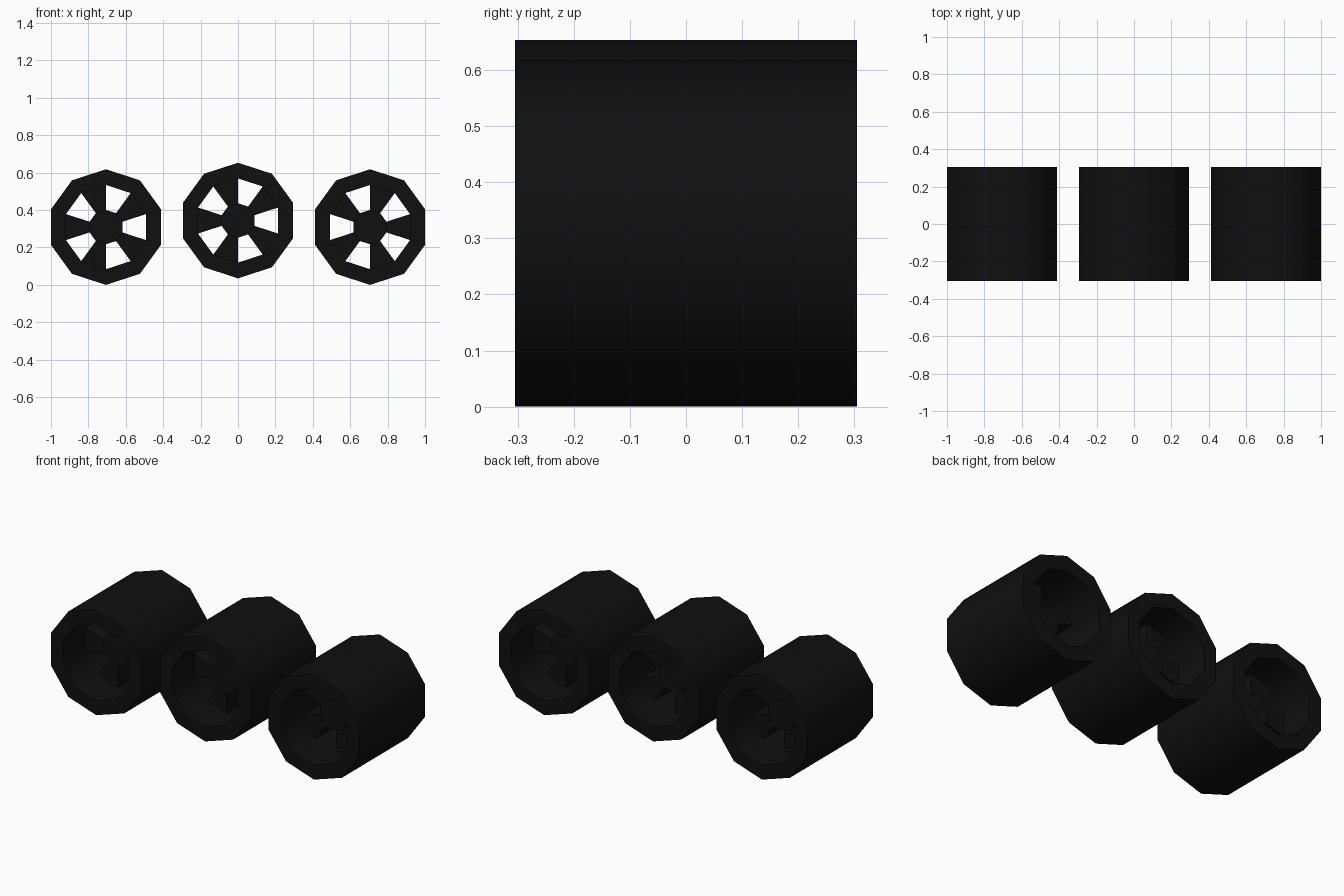
import bpy, bmesh
from math import sin, cos, pi, radians

if "Cube" in bpy.data.objects:
    bpy.data.objects.remove(bpy.data.objects["Cube"])

SIDES = 10
R_OUT, R_IN, R_HUB = 0.309, 0.225, 0.092
HALF_W, HALF_SPOKE, HALF_HUB = 0.305, 0.10, 0.125

rubber = bpy.data.materials.new("black_rubber")
rubber.diffuse_color = (0.005, 0.005, 0.005, 1)
rubber.use_nodes = True
rubber.node_tree.nodes["Principled BSDF"].inputs["Base Color"].default_value = rubber.diffuse_color


def polar(r, k):
    # Corner k of the decagon, clockwise from the top, seen from the front
    a = 2 * pi * k / SIDES
    return r * sin(a), r * cos(a)


def prism(bm, outline, half):
    # Extrude an x/z outline along y
    front = [bm.verts.new((x, -half, z)) for x, z in outline]
    back = [bm.verts.new((x, half, z)) for x, z in outline]
    bm.faces.new(front)
    bm.faces.new(back[::-1])
    n = len(outline)
    for i in range(n):
        j = (i + 1) % n
        bm.faces.new((front[i], back[i], back[j], front[j]))


def finish(bm, name, centre, turn, smooth=False):
    bmesh.ops.recalc_face_normals(bm, faces=bm.faces)
    mesh = bpy.data.meshes.new(name)
    bm.to_mesh(mesh)
    bm.free()
    ob = bpy.data.objects.new(name, mesh)
    mesh.materials.append(rubber)
    bpy.context.collection.objects.link(ob)
    ob.location = (centre[0], 0, centre[1])
    ob.rotation_euler.z = turn
    if smooth:
        bpy.ops.object.select_all(action='DESELECT')
        ob.select_set(True)
        bpy.context.view_layer.objects.active = ob
        bpy.ops.object.shade_smooth_by_angle(angle=radians(40))


def wheel(label, x, z, turn):
    # Tyre: rectangular section swept around ten sides
    bm = bmesh.new()
    section = [(R_OUT, -HALF_W), (R_OUT, HALF_W), (R_IN, HALF_W), (R_IN, -HALF_W)]
    rings = []
    for k in range(SIDES):
        ring = []
        for r, y in section:
            px, pz = polar(r, k)
            ring.append(bm.verts.new((px, y, pz)))
        rings.append(ring)
    for k in range(SIDES):
        a, b = rings[k], rings[(k + 1) % SIDES]
        for i in range(4):
            j = (i + 1) % 4
            bm.faces.new((a[i], a[j], b[j], b[i]))
    finish(bm, label + "_tyre", (x, z), turn, smooth=True)

    # Five wedge spokes filling every other segment
    bm = bmesh.new()
    for k in range(1, SIDES, 2):
        prism(bm, [polar(R_HUB * 0.9, k), polar(R_IN + 0.004, k),
                   polar(R_IN + 0.004, k + 1), polar(R_HUB * 0.9, k + 1)], HALF_SPOKE)
    finish(bm, label + "_spokes", (x, z), turn)

    # Hub
    bm = bmesh.new()
    prism(bm, [polar(R_HUB, k) for k in range(SIDES)], HALF_HUB)
    finish(bm, label + "_hub", (x, z), turn, smooth=True)


# Outer wheels on the ground, middle wheel raised, right one turned around
wheel("left_wheel", -0.706, 0.309, 0)
wheel("middle_wheel", 0, 0.344, 0)
wheel("right_wheel", 0.706, 0.309, pi)
